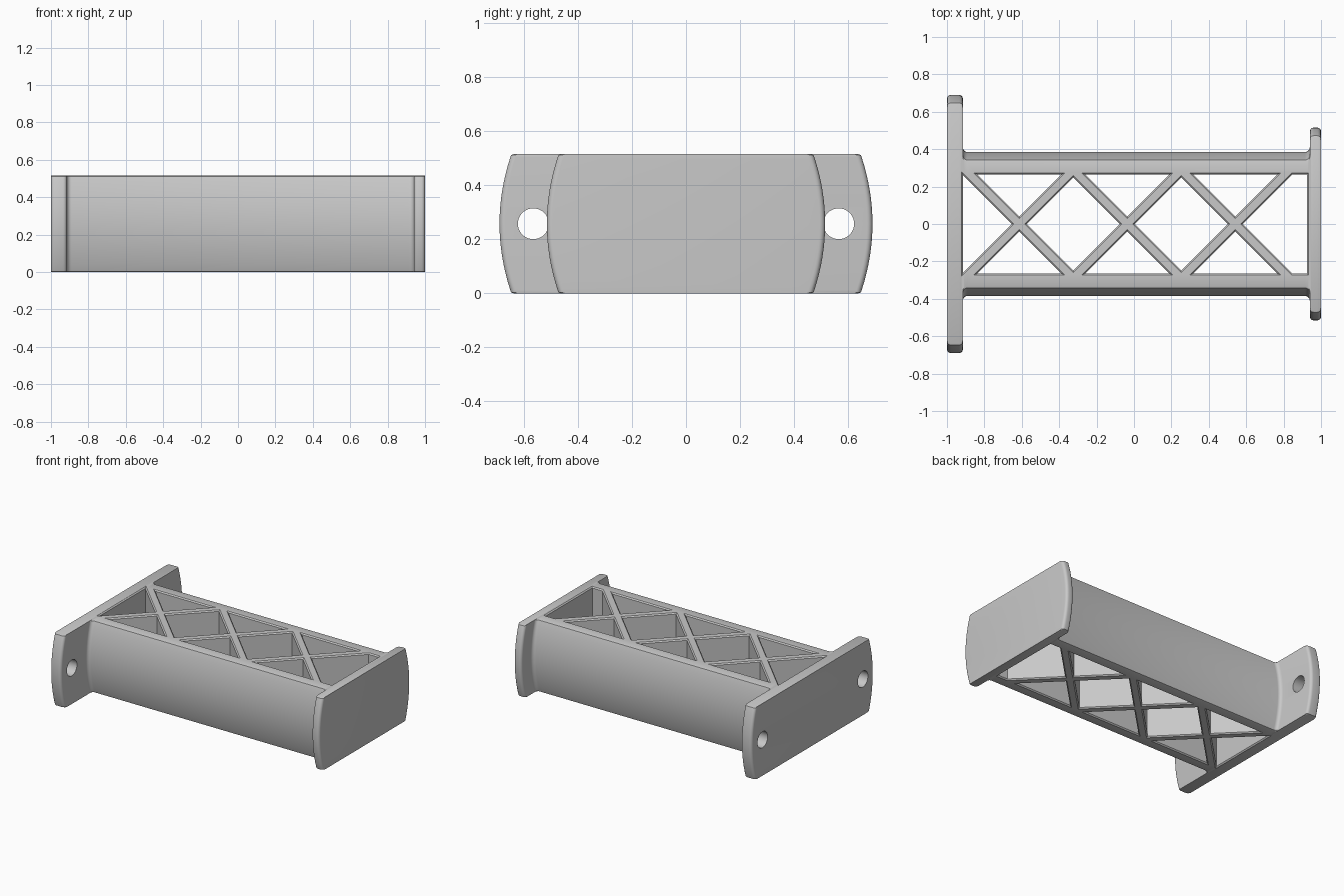
import bpy
import bmesh
from math import sin, cos, pi, atan2
from mathutils import Vector, Matrix

if "Cube" in bpy.data.objects:
    bpy.data.objects.remove(bpy.data.objects["Cube"])

H = 0.515        # height of the part
SAG = 0.04       # bulge of the curved sides
C = 0.008        # pocket chamfer
WALL = 0.265     # inner half-width
PITCH = 0.577    # spacing of the cross braces

grey = bpy.data.materials.new("light_grey")
grey.use_nodes = True
grey.diffuse_color = (0.58, 0.58, 0.58, 1)
grey.node_tree.nodes["Principled BSDF"].inputs["Base Color"].default_value = grey.diffuse_color


def make_object(name, bm):
    bmesh.ops.recalc_face_normals(bm, faces=bm.faces)
    mesh = bpy.data.meshes.new(name)
    bm.to_mesh(mesh)
    bm.free()
    obj = bpy.data.objects.new(name, mesh)
    bpy.context.collection.objects.link(obj)
    mesh.materials.append(grey)
    return obj


def skin(bm, rings):
    """Join closed rings of points into a capped solid."""
    rings = [[bm.verts.new(p) for p in ring] for ring in rings]
    for a, b in zip(rings, rings[1:]):
        for i in range(len(a)):
            j = (i + 1) % len(a)
            bm.faces.new((a[i], a[j], b[j], b[i]))
    bm.faces.new(rings[0])
    bm.faces.new(rings[-1])


def cross_section(x, w, inset=0):
    """Barrel-sided outline at x with half-width w."""
    half = H / 2 - inset
    side = [(w - SAG - 0.012, -half), (w - SAG - 0.003, -half * 0.985)]
    n = 16
    for i in range(n + 1):
        t = -1 + 2 * i / n
        side.append((w - SAG * t * t, t * half * 0.955))
    side += [(w - SAG - 0.003, half * 0.985), (w - SAG - 0.012, half)]
    outline = side + [(-y, -z) for y, z in side]
    return [(x, y, z + H / 2) for y, z in outline]


def quarter(cx, cw, r, start, end, steps=5):
    """Points of a rounded edge in the x / half-width plane."""
    angles = [start + (end - start) * i / steps for i in range(steps + 1)]
    return [(cx + r * cos(a), cw + r * sin(a)) for a in angles]


# Silhouette along the length: end plate, fillet, beam, fillet, end plate
R, F = 0.02, 0.025
path = quarter(-1 + R, 0.69 - R, R, pi, pi / 2)
path += quarter(-0.915 - R, 0.69 - R, R, pi / 2, 0)
path += quarter(-0.915 + F, 0.385 + F, F, pi, 1.5 * pi)
path += quarter(0.94 - F, 0.385 + F, F, -pi / 2, 0)
path += quarter(0.94 + R, 0.515 - R, R, pi, pi / 2)
path += quarter(1 - R, 0.515 - R, R, pi / 2, 0)
ends = (0, len(path) - 1)

bm = bmesh.new()
skin(bm, [cross_section(x, w, 0.01 if i in ends else 0) for i, (x, w) in enumerate(path)])
frame = make_object("truss_frame", bm)


def grow(points, d):
    """Offset a convex counter-clockwise outline outward by d."""
    result = []
    n = len(points)
    for i, p in enumerate(points):
        e1 = (p - points[i - 1]).normalized()
        e2 = (points[(i + 1) % n] - p).normalized()
        n1, n2 = Vector((e1.y, -e1.x)), Vector((e2.y, -e2.x))
        result.append(p + (n1 + n2) * d / (1 + n1.dot(n2)))
    return result


def pocket(bm, points):
    """Through-pocket cutter that flares at both mouths."""
    pts = [Vector(p) for p in points]
    mid = sum(pts, Vector((0, 0))) / len(pts)
    pts.sort(key=lambda p: atan2(p.y - mid.y, p.x - mid.x))
    levels = [(-C, 2 * C), (C, 0), (H - C, 0), (H + C, 2 * C)]
    skin(bm, [[(p.x, p.y, z) for p in grow(pts, d)] for z, d in levels])


# Pockets left between the crossing braces
bm = bmesh.new()
gap = 0.04
crossings = [-0.613 + PITCH * i for i in range(3)]
for x in crossings:
    for s in (-1, 1):
        pocket(bm, [(x - WALL + gap, s * WALL), (x + WALL - gap, s * WALL), (x, s * gap)])
for x in crossings[:-1]:
    m = x + PITCH / 2
    tip = PITCH / 2 - gap
    pocket(bm, [(m - tip, 0), (m + tip, 0), (m, tip), (m, -tip)])
left, right = crossings[0] - gap, crossings[-1] + gap
pocket(bm, [(left, 0), (-0.915, WALL - 0.003), (-0.915, 0.003 - WALL)])
pocket(bm, [(right, 0), (right + WALL, WALL), (0.925, WALL),
            (0.925, -WALL), (right + WALL, -WALL)])

# Bolt holes in the wide plate
for s in (-1, 1):
    place = Matrix.Translation((-0.96, s * 0.565, H / 2)) @ Matrix.Rotation(pi / 2, 4, 'Y')
    bmesh.ops.create_cone(bm, cap_ends=True, segments=40, radius1=0.057, radius2=0.057,
                          depth=0.2, matrix=place)
cutter = make_object("pocket_cutter", bm)
cutter.hide_render = True

# Cut, then shade with sharp edges kept
cut = frame.modifiers.new("pockets", 'BOOLEAN')
cut.operation = 'DIFFERENCE'
cut.solver = 'EXACT'
cut.object = cutter
bpy.ops.object.select_all(action='DESELECT')
frame.select_set(True)
bpy.context.view_layer.objects.active = frame
bpy.ops.object.modifier_apply(modifier=cut.name)
bpy.data.objects.remove(cutter)
bpy.ops.object.shade_smooth_by_angle(angle=pi / 6)
